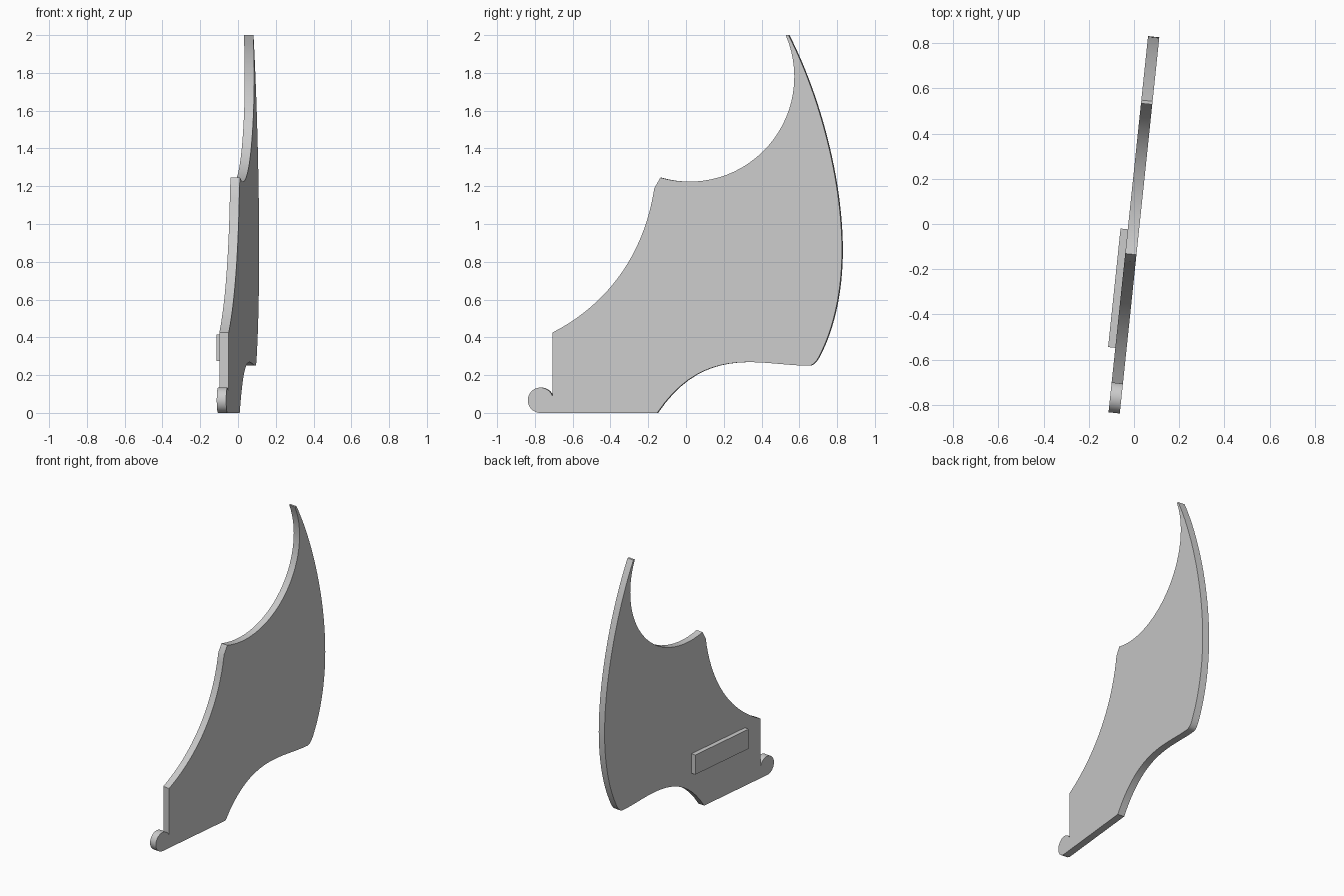
import bpy, bmesh, math
from mathutils import Vector, Matrix
from mathutils.geometry import interpolate_bezier

cube = bpy.data.objects.get("Cube")
if cube:
    bpy.data.objects.remove(cube)

TILT = math.radians(-6)
STRETCH = 1 / math.cos(TILT)

grey = bpy.data.materials.new("plain grey")
grey.use_nodes = True
colour = (0.6, 0.6, 0.6, 1)
grey.diffuse_color = colour
grey.node_tree.nodes["Principled BSDF"].inputs["Base Color"].default_value = colour


def bezier(a, b, c, d, n=20):
    pts = interpolate_bezier(*[Vector(p).to_3d() for p in (a, b, c, d)], n)
    return [(p.x, p.y) for p in pts]


def arc(cy, cz, r, start, end, n=28):
    angles = [math.radians(start + (end - start) * i / n) for i in range(n + 1)]
    return [(cy + r * math.cos(a), cz + r * math.sin(a)) for a in angles]


def slab(name, outline, x0, x1):
    """Extrude a side outline (y, z) from x0 to x1, then turn it about z."""
    clean = []
    for p in outline:
        if not clean or math.dist(p, clean[-1]) > 0.001:
            clean.append(p)
    bm = bmesh.new()
    face = bm.faces.new([bm.verts.new((x0, y * STRETCH, z)) for y, z in clean])
    ext = bmesh.ops.extrude_face_region(bm, geom=[face])
    moved = [v for v in ext["geom"] if isinstance(v, bmesh.types.BMVert)]
    bmesh.ops.translate(bm, verts=moved, vec=(x1 - x0, 0, 0))
    bmesh.ops.recalc_face_normals(bm, faces=bm.faces)
    bm.transform(Matrix.Rotation(TILT, 4, "Z"))
    mesh = bpy.data.meshes.new(name)
    bm.to_mesh(mesh)
    bm.free()
    mesh.materials.append(grey)
    obj = bpy.data.objects.new(name, mesh)
    bpy.context.collection.objects.link(obj)
    bpy.ops.object.select_all(action="DESELECT")
    obj.select_set(True)
    bpy.context.view_layer.objects.active = obj
    bpy.ops.object.shade_smooth_by_angle(angle=math.radians(25))
    return obj


# Fin outline: flat base, swept underside, bowed rear edge up to the tip
outline = [(-0.15, 0)]
outline += bezier((-0.15, 0), (0.10, 0.37), (0.40, 0.25), (0.65, 0.25))
outline += bezier((0.65, 0.25), (0.68, 0.25), (0.70, 0.28), (0.72, 0.325), 8)
outline += bezier((0.72, 0.325), (0.79, 0.47), (0.828, 0.66), (0.828, 0.86))
outline += bezier((0.828, 0.86), (0.828, 1.25), (0.70, 1.70), (0.545, 2.0), 28)
# Round scoop below the tip, small clipped corner, hollow front edge
outline += arc(0.02, 1.78, 0.556, 23.3, -106)
outline += bezier((-0.165, 1.19), (-0.22, 0.83), (-0.42, 0.57), (-0.705, 0.425))
# Rounded hook at the foot
outline += arc(-0.768, 0.067, 0.067, 20, 270)
slab("fin", outline, -0.025, 0.025)

# Raised rectangular strip on one side
strip = [(-0.55, 0.275), (-0.026, 0.275), (-0.026, 0.415), (-0.55, 0.415)]
slab("side_strip", strip, -0.057, -0.025)
